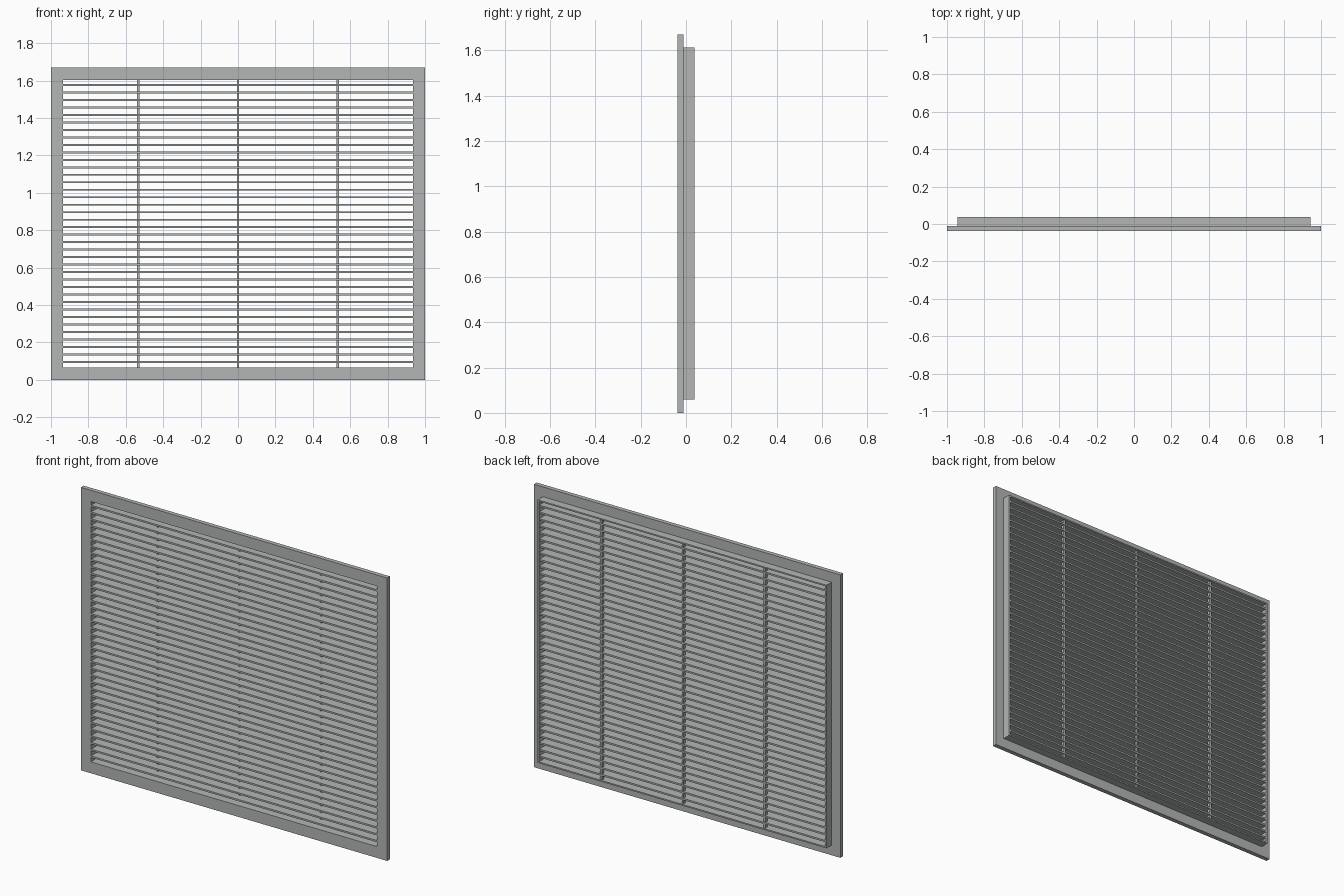
import bpy

if "Cube" in bpy.data.objects:
    bpy.data.objects.remove(bpy.data.objects["Cube"])

metal = bpy.data.materials.new("grey_metal")
metal.diffuse_color = (0.45, 0.47, 0.46, 1)
metal.use_nodes = True
metal.node_tree.nodes["Principled BSDF"].inputs["Base Color"].default_value = metal.diffuse_color

W, H = 1.0, 1.67              # flange half width, height
OX, Z0, Z1 = 0.935, 0.067, 1.604   # opening half width, bottom, top
FRONT, STEP, BACK = -0.037, -0.011, 0.037


def mesh_object(name, verts, faces):
    mesh = bpy.data.meshes.new(name)
    mesh.from_pydata(verts, [], faces)
    mesh.materials.append(metal)
    obj = bpy.data.objects.new(name, mesh)
    bpy.context.collection.objects.link(obj)
    return obj


def box(name, x0, x1, y0, y1, z0, z1):
    verts = [(x, y, z) for x in (x0, x1) for y in (y0, y1) for z in (z0, z1)]
    return mesh_object(name, verts, [(0, 1, 3, 2), (4, 6, 7, 5), (0, 4, 5, 1),
                                     (2, 3, 7, 6), (0, 2, 6, 4), (1, 5, 7, 3)])


def ring(name, hx, z0, z1, y0, y1):
    """Rectangular frame around the shared opening."""
    verts = []
    for y in (y0, y1):
        for a, b, c in ((hx, z0, z1), (OX, Z0, Z1)):
            verts += [(-a, y, b), (a, y, b), (a, y, c), (-a, y, c)]
    faces = []
    for i in range(4):
        j = (i + 1) % 4
        faces += [(i, j, j + 4, i + 4),                 # front
                  (j + 8, i + 8, i + 12, j + 12),       # back
                  (j, i, i + 8, j + 8),                 # outside
                  (i + 4, j + 4, j + 12, i + 12)]       # inside
    return mesh_object(name, verts, faces)


# Front flange and the collar behind it
ring("front_flange", W, 0, H, FRONT, STEP)
ring("rear_collar", 0.943, 0.059, 1.612, STEP, BACK)

# Horizontal louvre blades
for i in range(38):
    z = 0.0965 + 0.04 * i
    box(f"blade_{i + 1}", -OX, OX, FRONT + 0.002, BACK - 0.004, z - 0.005, z + 0.005)

# Vertical support bars behind the blades
for name, x, half in (("left_bar", -0.533, 0.0065), ("centre_bar", 0, 0.0045),
                      ("right_bar", 0.533, 0.0065)):
    box(name, x - half, x + half, 0.012, BACK - 0.007, Z0, Z1)
